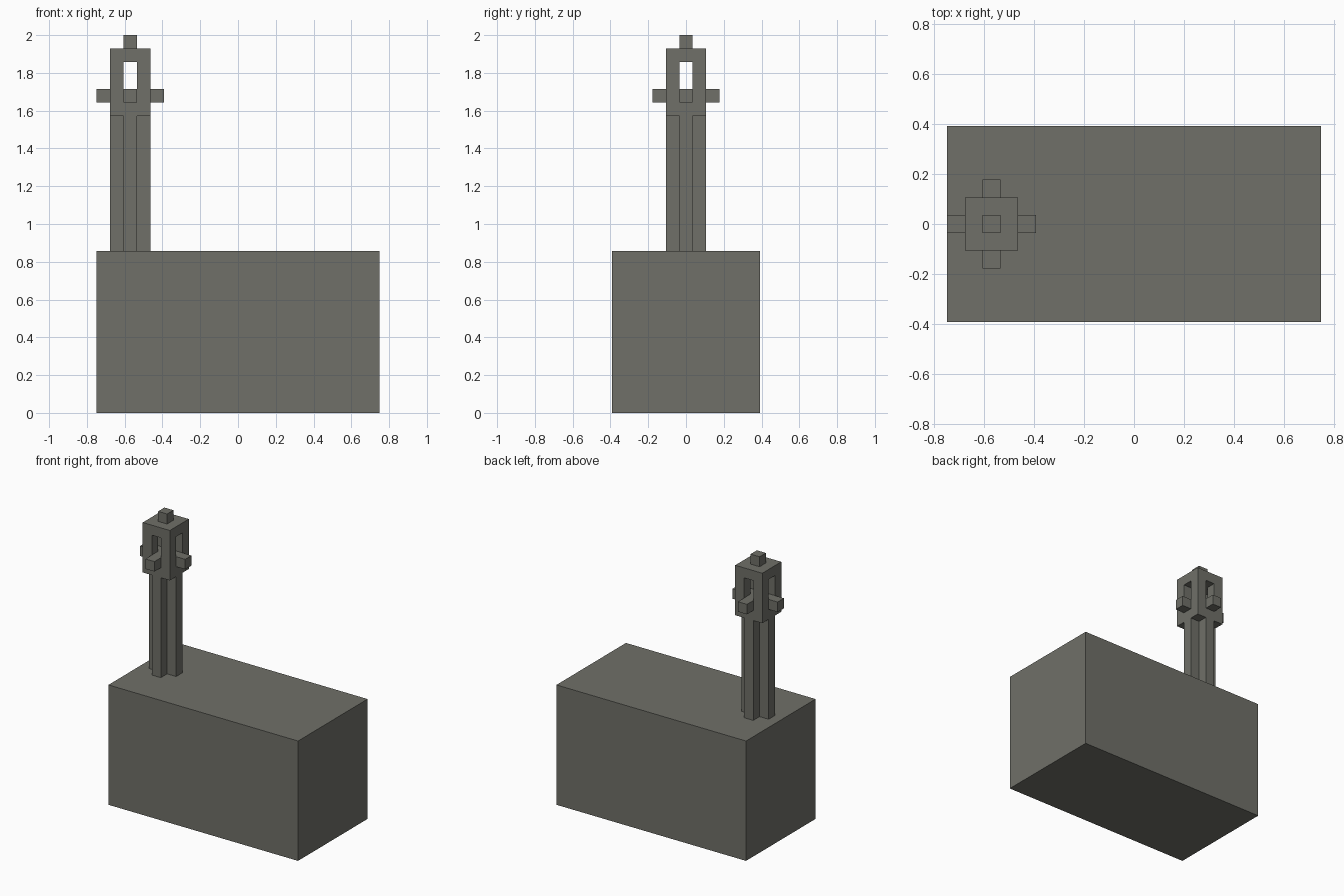
import bpy
import bmesh

U = 1 / 14            # one block unit
TX = -8               # tower axis, in units

cube = bpy.data.objects.get("Cube")
if cube:
    bpy.data.objects.remove(cube, do_unlink=True)

stone = bpy.data.materials.new("stone_grey")
stone.use_nodes = True
COLOUR = (0.16, 0.162, 0.14, 1)
stone.diffuse_color = COLOUR
stone.node_tree.nodes["Principled BSDF"].inputs["Base Color"].default_value = COLOUR


def prism(name, outline, z0, z1):
    """Extrude a flat outline (in units) from z0 to z1."""
    bm = bmesh.new()
    face = bm.faces.new([bm.verts.new((x * U, y * U, z0 * U)) for x, y in outline])
    top = bmesh.ops.extrude_face_region(bm, geom=[face])["geom"]
    verts = [v for v in top if isinstance(v, bmesh.types.BMVert)]
    bmesh.ops.translate(bm, verts=verts, vec=(0, 0, (z1 - z0) * U))
    bmesh.ops.recalc_face_normals(bm, faces=bm.faces)
    mesh = bpy.data.meshes.new(name)
    bm.to_mesh(mesh)
    bm.free()
    mesh.materials.append(stone)
    obj = bpy.data.objects.new(name, mesh)
    bpy.context.collection.objects.link(obj)
    return obj


def box(name, cx, cy, w, d, z0, z1):
    x, y = w / 2, d / 2
    corners = [(-x, -y), (x, -y), (x, y), (-x, y)]
    return prism(name, [(cx + a, cy + b) for a, b in corners], z0, z1)


# Large base block
box("base", 0, 0, 21, 11, 0, 12)

# Column with a plus-shaped cross-section
a, b = 0.5, 1.5
quarter = [(b, -a), (b, a), (a, a)]
plus = []
for _ in range(4):
    plus += quarter
    quarter = [(-y, x) for x, y in quarter]
prism("column", [(TX + x, y) for x, y in plus], 12, 22)

# Lantern head: floor, four corner posts, roof and finial
box("head_floor", TX, 0, 3, 3, 22, 24)
for sx, side in ((-1, "right"), (1, "left")):
    for sy, end in ((-1, "front"), (1, "back")):
        box(f"post_{end}_{side}", TX + sx, sy, 1, 1, 24, 26)
box("head_roof", TX, 0, 3, 3, 26, 27)
box("finial", TX, 0, 1, 1, 27, 28)

# Sills projecting under each window
for name, dx, dy in (("left", 1, 0), ("right", -1, 0), ("back", 0, 1), ("front", 0, -1)):
    box(f"sill_{name}", TX + dx * 2, dy * 2, 1, 1, 23, 24)
